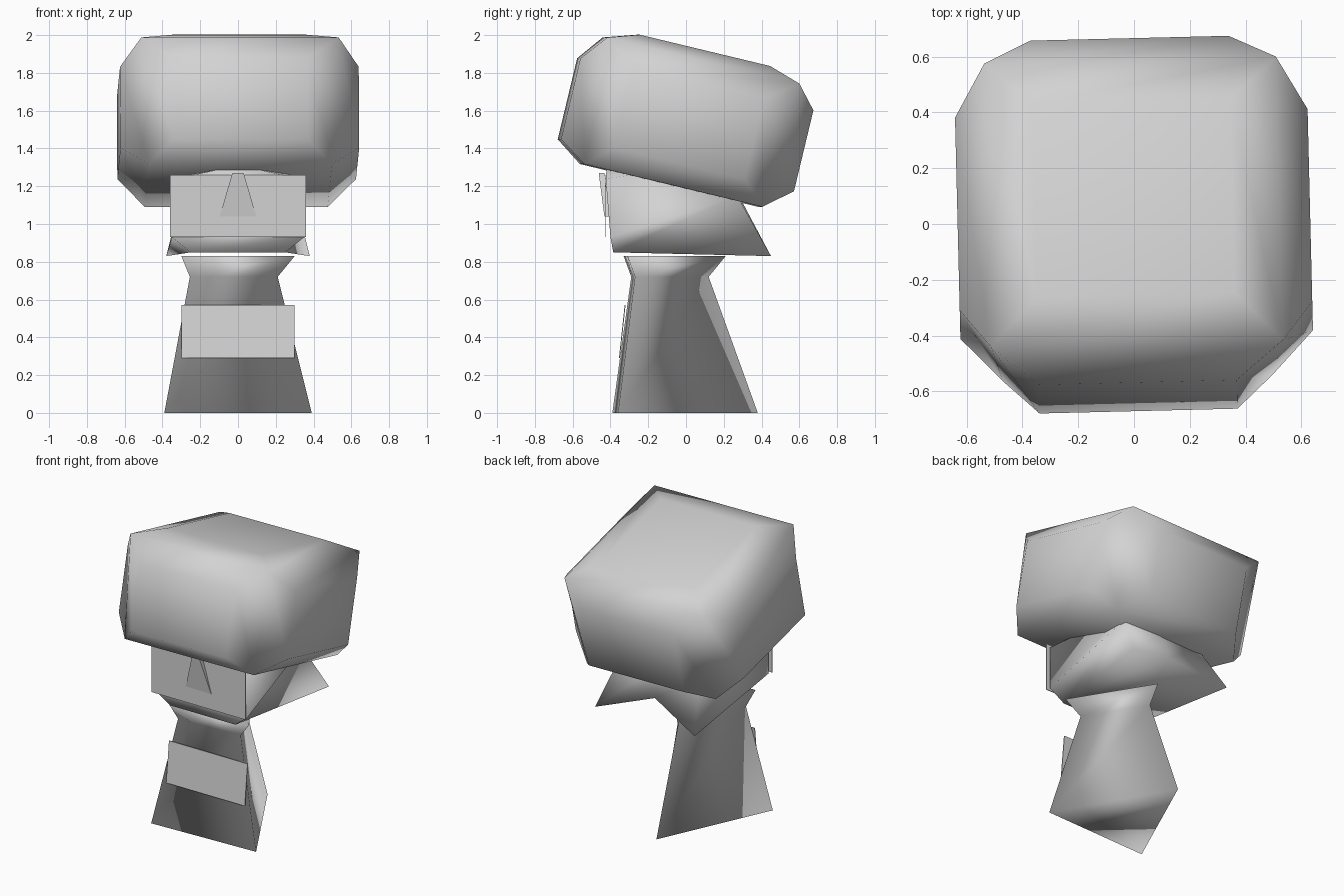
import bpy, bmesh, math
from mathutils import Matrix

old = bpy.data.objects.get("Cube")
if old:
    bpy.data.objects.remove(old, do_unlink=True)

GREY = (0.65, 0.65, 0.65, 1.0)
mat = bpy.data.materials.new("light grey")
mat.use_nodes = True
mat.diffuse_color = GREY
mat.node_tree.nodes["Principled BSDF"].inputs["Base Color"].default_value = GREY


def finish(name, bm, smooth=True):
    bmesh.ops.recalc_face_normals(bm, faces=bm.faces)
    for f in bm.faces:
        f.smooth = smooth
    mesh = bpy.data.meshes.new(name)
    bm.to_mesh(mesh)
    bm.free()
    mesh.materials.append(mat)
    obj = bpy.data.objects.new(name, mesh)
    bpy.context.collection.objects.link(obj)
    return obj


def loft(name, rings, smooth=True):
    """Skin a stack of equal-length rings and cap both ends."""
    bm = bmesh.new()
    loops = [[bm.verts.new(p) for p in ring] for ring in rings]
    n = len(loops[0])
    for a, b in zip(loops, loops[1:]):
        for i in range(n):
            j = (i + 1) % n
            bm.faces.new((a[i], a[j], b[j], b[i]))
    caps = [bm.faces.new(loops[0]), bm.faces.new(loops[-1])]
    if n > 4:
        bmesh.ops.triangulate(bm, faces=caps)
    return finish(name, bm, smooth)


def plate(name, low, high, thick=0.005):
    """Thin plate; low and high are (half width, front y, z)."""
    rings = []
    for w, y, z in (low, high):
        rings.append([(-w, y, z), (w, y, z), (w, y + thick, z), (-w, y + thick, z)])
    return loft(name, rings, smooth=False)


# Body: three-sided, slightly twisted taper with a flared collar
def body_ring(right, left, back, z):
    return [(*right, z), (*left, z), (*back, z)]


loft("body", [body_ring((-0.39, -0.39), (0.39, -0.36), (-0.04, 0.38), 0),
              body_ring((-0.255, -0.29), (0.21, -0.27), (-0.03, 0.12), 0.72),
              body_ring((-0.30, -0.33), (0.30, -0.31), (-0.02, 0.21), 0.83)])


# Head: flares to two points at the lower back, notched between them
def head_ring(front, back, mid):
    (fx, fy, fz), (bx, by, bz) = front, back
    return [(-fx, fy, fz), (fx, fy, fz), (bx, by, bz), (0, *mid), (-bx, by, bz)]


loft("head", [head_ring((0.25, -0.385, 0.85), (0.38, 0.45, 0.83), (0.34, 0.95)),
              head_ring((0.35, -0.40, 0.93), (0.30, 0.27, 1.15), (0.28, 1.15)),
              head_ring((0.33, -0.425, 1.24), (0.22, 0.20, 1.28), (0.20, 1.28)),
              head_ring((0.05, -0.42, 1.30), (0.18, 0.15, 1.32), (0.15, 1.32))])

# Hair: tilted block whose top and side panels bulge outward
bm = bmesh.new()
bmesh.ops.create_cube(bm, size=2)
bmesh.ops.scale(bm, vec=(0.505, 0.505, 0.34), verts=bm.verts)
bm.normal_update()
corners = list(bm.verts)
top = [f for f in bm.faces if f.normal.z > 0.9]
sides = [f for f in bm.faces if abs(f.normal.z) < 0.1]
for panels, bulge, tall in ((sides, 0.127, 1.16), (top, 0.055, 1)):
    for f in panels:
        normal = f.normal.copy()
        bmesh.ops.inset_individual(bm, faces=[f], thickness=0.15,
                                   use_even_offset=True)
        bmesh.ops.scale(bm, vec=(1, 1, tall), verts=f.verts)
        bmesh.ops.translate(bm, vec=normal * bulge, verts=f.verts)
        if normal.y < -0.9:
            bmesh.ops.translate(bm, vec=(0, 0, -0.02), verts=f.verts)
# Corners spread a little at the top and draw in at the bottom
for v in corners:
    spread = 1.035 if v.co.z > 0 else 0.96
    v.co.x *= spread
    v.co.y *= spread
turn = Matrix.Rotation(math.radians(1.4), 4, "Z") @ Matrix.Rotation(math.radians(-13.5), 4, "X")
bmesh.ops.transform(bm, matrix=Matrix.Translation((0, 0, 1.535)) @ turn, verts=bm.verts)
finish("hair", bm)

# Face, nose and chest plates
plate("face_plate", (0.36, -0.43, 0.93), (0.36, -0.43, 1.26))
plate("nose", (0.097, -0.432, 1.04), (0.03, -0.462, 1.27), thick=0.03)
plate("chest_plate", (0.30, -0.355, 0.29), (0.30, -0.325, 0.57))
